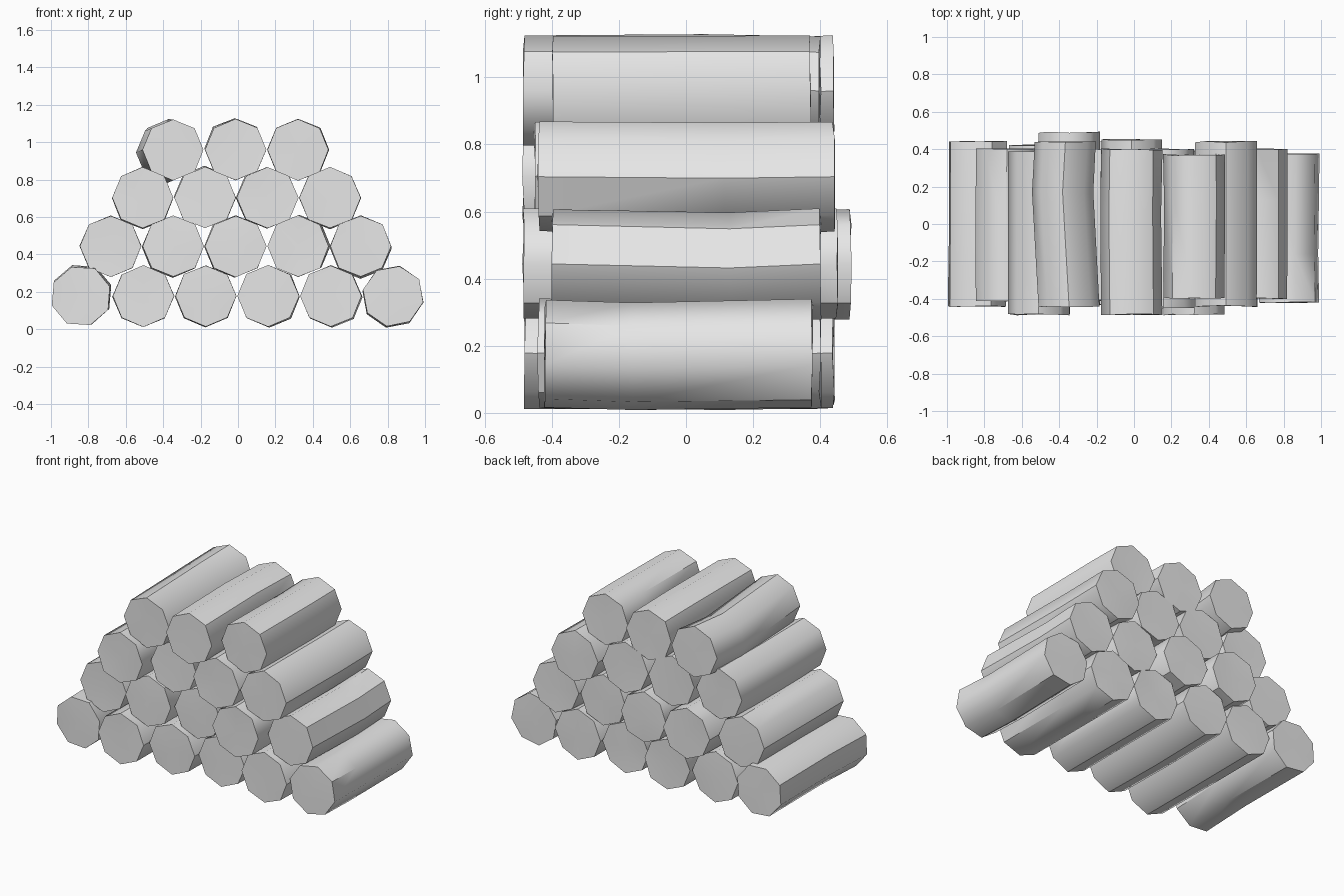
import bpy, bmesh, math, random
from mathutils import Vector

random.seed(4)
if "Cube" in bpy.data.objects:
    bpy.data.objects.remove(bpy.data.objects["Cube"], do_unlink=True)

RADIUS, SIDES, SPACING = 0.164, 8, 0.334

wood = bpy.data.materials.new("plain light grey")
wood.use_nodes = True
grey = (0.8, 0.8, 0.8, 1)
wood.diffuse_color = grey
wood.node_tree.nodes["Principled BSDF"].inputs["Base Color"].default_value = grey


def jitter(amount):
    return random.uniform(-amount, amount)


def make_log(name, x, z, front, back, roll=0, bend=None, back_shift=(0, 0), mid_y=None):
    """Eight-sided log: front, middle and back rings, with fanned ends."""
    bm = bmesh.new()
    if bend is None:
        bend = (jitter(0.007), jitter(0.006))
    if mid_y is None:
        mid_y = jitter(0.15)
    rings = []
    for y, shift in ((front, (0, 0)), (mid_y, bend), (back, back_shift)):
        ring = []
        for i in range(SIDES):
            a = math.radians(90 + roll) + math.tau * i / SIDES
            r = RADIUS + jitter(0.002)
            slant = 0 if y == mid_y else jitter(0.004)
            ring.append(bm.verts.new((x + shift[0] + r * math.cos(a), y + slant,
                                      z + shift[1] + r * math.sin(a))))
        rings.append(ring)
    # Bark sides
    for a, b in zip(rings, rings[1:]):
        for i in range(SIDES):
            j = (i + 1) % SIDES
            bm.faces.new((a[i], a[j], b[j], b[i]))
    # Sawn ends
    for ring in (rings[0], rings[-1]):
        centre = sum((v.co for v in ring), Vector()) / SIDES
        hub = bm.verts.new(centre + Vector((0, jitter(0.004), 0)))
        for i in range(SIDES):
            bm.faces.new((ring[i], ring[(i + 1) % SIDES], hub))
    bmesh.ops.recalc_face_normals(bm, faces=bm.faces)
    mesh = bpy.data.meshes.new(name)
    bm.to_mesh(mesh)
    bm.free()
    mesh.materials.append(wood)
    log = bpy.data.objects.new(name, mesh)
    bpy.context.collection.objects.link(log)
    bpy.ops.object.select_all(action="DESELECT")
    log.select_set(True)
    bpy.context.view_layer.objects.active = log
    bpy.ops.object.shade_smooth_by_angle(angle=math.radians(45))


# Rows of the stack: name, first x, height, and (front, back) of each log
rows = [
    ("bottom", -0.84, 0.178, [(-.44, .44), (-.48, .42), (-.43, .44),
                              (-.40, .39), (-.44, .40), (-.42, .375)]),
    ("second", -0.68, 0.444, [(-.41, .40), (-.43, .49), (-.40, .45),
                              (-.485, .39), (-.40, .40)]),
    ("third", -0.51, 0.704, [(-.485, .385), (-.41, .40), (-.45, .40), (-.44, .44)]),
    ("top", -0.347, 0.96, [(-.44, .44), (-.485, .40), (-.395, .37)]),
]

# Logs that are turned or crooked
special = {
    "bottom_log_1": dict(roll=18, bend=(0.005, 0.008), back_shift=(0.005, 0.004)),
    "bottom_log_6": dict(roll=-12, bend=(-0.004, -0.008), mid_y=-0.16),
    "second_log_5": dict(bend=(0, -0.012), mid_y=0.13),
    "top_log_1": dict(bend=(-0.035, -0.015), back_shift=(-0.02, 0), mid_y=0.17),
}

for row, first_x, z, ends in rows:
    for i, (front, back) in enumerate(ends):
        name = f"{row}_log_{i + 1}"
        make_log(name, first_x + SPACING * i, z, front, back, **special.get(name, {}))
